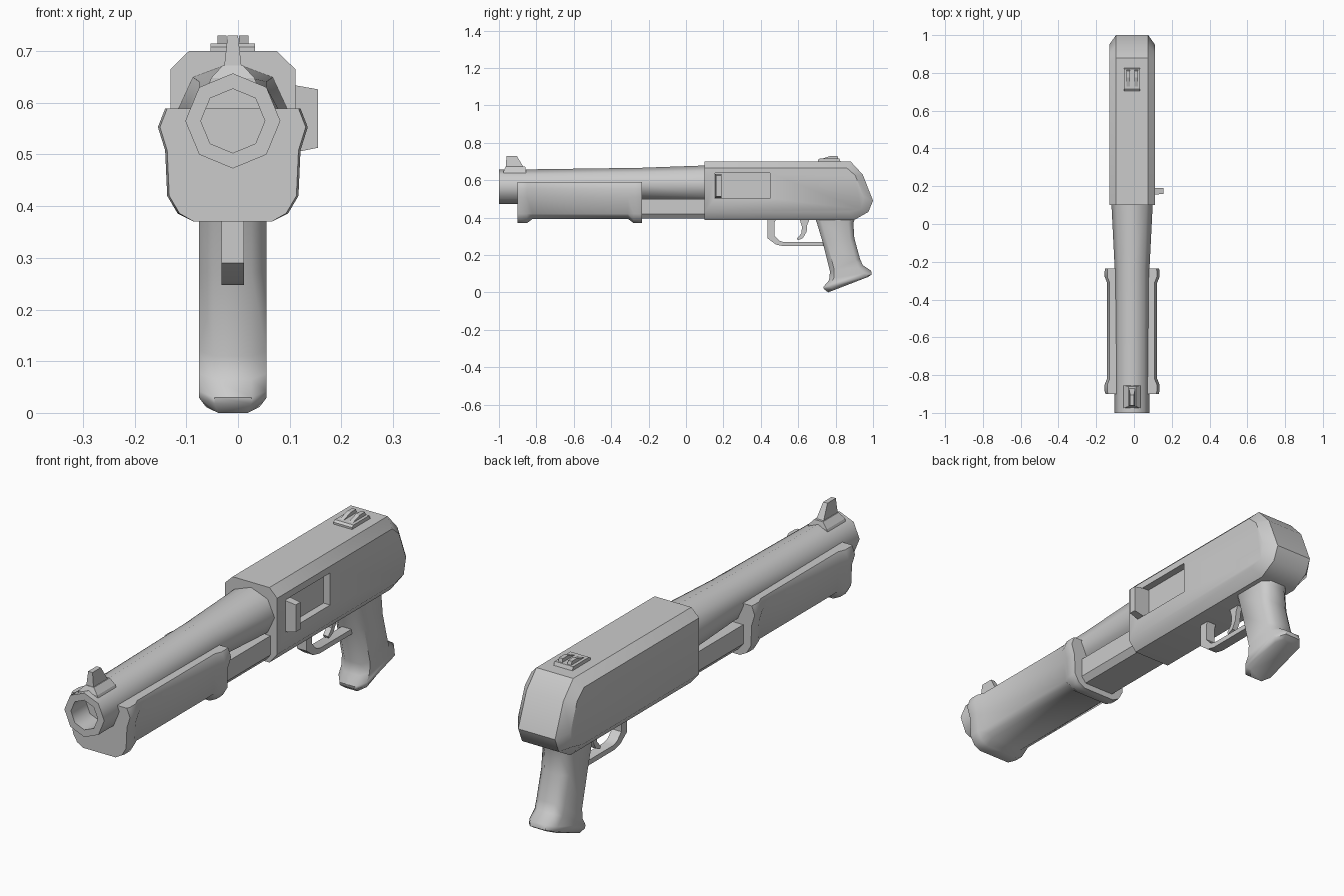
import bpy, bmesh, math

if "Cube" in bpy.data.objects:
    bpy.data.objects.remove(bpy.data.objects["Cube"])

CX = -0.01  # the gun's mid-plane


def loft(name, rings, angle=None):
    """Skin equal-length rings of points and cap both ends."""
    bm = bmesh.new()
    vs = [[bm.verts.new(p) for p in r] for r in rings]
    n = len(rings[0])
    for a, b in zip(vs, vs[1:]):
        for i in range(n):
            j = (i + 1) % n
            bm.faces.new((a[i], a[j], b[j], b[i]))
    bm.faces.new(vs[0][::-1])
    bm.faces.new(vs[-1])
    bmesh.ops.recalc_face_normals(bm, faces=bm.faces)
    me = bpy.data.meshes.new(name)
    bm.to_mesh(me)
    bm.free()
    ob = bpy.data.objects.new(name, me)
    bpy.context.collection.objects.link(ob)
    if angle:
        smooth(ob, angle)
    return ob


def smooth(ob, angle):
    bpy.ops.object.select_all(action='DESELECT')
    ob.select_set(True)
    bpy.context.view_layer.objects.active = ob
    bpy.ops.object.shade_smooth_by_angle(angle=math.radians(angle))


def side(profile, x):
    """Place a (y, z) profile at a given x."""
    return [(x, y, z) for y, z in profile]


def slab(name, profile, half, x=CX, angle=None):
    return loft(name, [side(profile, x - half), side(profile, x + half)], angle)


def mirrored(half, y):
    """Close a right-hand (x, z) outline across the mid-plane at depth y."""
    pts = half + [(-x, z) for x, z in reversed(half)]
    return [(CX + x, y, z) for x, z in pts]


# Receiver: side profile with a chamfered rim
outer = [(.10, .387), (.90, .387), (.975, .43), (1.0, .49), (.945, .63), (.88, .70), (.10, .70)]
inner = [(.10, .43), (.87, .43), (.935, .445), (.95, .51), (.905, .625), (.86, .665), (.10, .665)]
receiver = loft("receiver", [side(inner, CX - .121), side(outer, CX - .085),
                             side(outer, CX + .085), side(inner, CX + .121)])

# Ejection port cut into the right side
port = [(.155, .503), (.45, .503), (.45, .637), (.155, .637)]
cutter = slab("port_cutter", port, .05, x=.13)
cutter.hide_render = True
cut = receiver.modifiers.new("port", 'BOOLEAN')
cut.operation = 'DIFFERENCE'
cut.solver = 'EXACT'
cut.object = cutter
bpy.context.view_layer.objects.active = receiver
bpy.ops.object.modifier_apply(modifier="port")
bpy.data.objects.remove(cutter)
smooth(receiver, 40)

# Bolt handle
loft("bolt_handle", [side([(.155, .504), (.19, .504), (.19, .634), (.155, .634)], .075),
                     side([(.155, .504), (.19, .504), (.19, .634), (.155, .634)], .11),
                     side([(.16, .513), (.19, .513), (.19, .626), (.16, .626)], .155)])


# Barrel: eight-sided, widening rearward, with an open bore
def octagon(y, rx, rz, z):
    return [(CX + rx * math.sin(i * math.pi / 4), y, z + rz * math.cos(i * math.pi / 4))
            for i in range(8)]


loft("barrel", [octagon(-.80, .062, .062, .565), octagon(-1, .062, .062, .565),
                octagon(-1, .092, .092, .565), octagon(-.88, .092, .092, .565),
                octagon(-.24, .092, .085, .581), octagon(.12, .11, .099, .58)], 50)

# Magazine housing under the barrel
tube = [(.09, .50), (.09, .42), (.07, .395)]
loft("magazine_housing", [mirrored(tube, y) for y in (-.30, .12)])


# Pump: U-shaped section flared at both ends
def pump_ring(y, dx, base):
    return mirrored([(.131 + dx, .589), (.145 + dx, .553), (.131 + dx, .508),
                     (.127 + dx, .42), (.107 + dx, base + .016), (.075, base)], y)


loft("pump_grip", [pump_ring(y, dx, b) for y, dx, b in
                   [(-.90, -.004, .37), (-.885, 0, .37), (-.85, 0, .37), (-.82, -.012, .393),
                    (-.31, -.012, .393), (-.28, 0, .37), (-.25, 0, .37), (-.235, -.002, .37)]], 40)

# Grip: chamfered sections from top to butt; (front y, z, back y, z, half width)
grip = [(.68, .42, .91, .42, .065), (.70, .37, .895, .37, .065), (.73, .27, .90, .29, .065),
        (.77, .11, .93, .18, .065), (.765, .065, .945, .145, .065), (.735, .03, .99, .115, .065),
        (.737, .018, .993, .095, .065), (.76, 0, .975, .083, .052)]
rings = []
for fy, fz, by, bz, w in grip:
    ring = []
    for t, s in [(0, .55), (.14, 1), (.86, 1), (1, .55), (1, -.55), (.86, -1), (.14, -1), (0, -.55)]:
        ring.append((CX + s * w, fy + (by - fy) * t, fz + (bz - fz) * t))
    rings.append(ring)
loft("pistol_grip", rings, 50)

# Trigger guard and trigger
slab("trigger_guard", [(.435, .40), (.435, .29), (.48, .256), (.52, .247), (.74, .247), (.74, .268),
                       (.525, .268), (.50, .276), (.472, .305), (.472, .37), (.485, .40)], .022, angle=30)
slab("trigger", [(.605, .40), (.62, .35), (.617, .315), (.593, .288), (.598, .278), (.625, .29),
                 (.645, .325), (.648, .36), (.665, .40)], .012, angle=30)

# Front sight: flared foot and tapering blade
foot = [(-.975, -.855, .048, .632), (-.975, -.855, .042, .648), (-.965, -.86, .02, .672)]
loft("front_sight_base", [[(CX - w, a, z), (CX + w, a, z), (CX + w, b, z), (CX - w, b, z)]
                          for a, b, w, z in foot])
blade = [(-.963, -.868, .017, .668), (-.96, -.905, .010, .73)]
loft("front_sight_blade", [[(CX - w, a, z), (CX + w, a, z), (CX + w, b, z), (CX - w, b, z)]
                           for a, b, w, z in blade])

# Rear sight: plate with two ridges
slab("rear_sight_base", [(.705, .69), (.705, .708), (.715, .715), (.82, .715), (.83, .69)], .043)
for label, s in (("left", -1), ("right", 1)):
    slab("rear_sight_" + label, [(.72, .712), (.775, .730), (.81, .730), (.815, .712)], .009,
         x=CX + s * .021)
